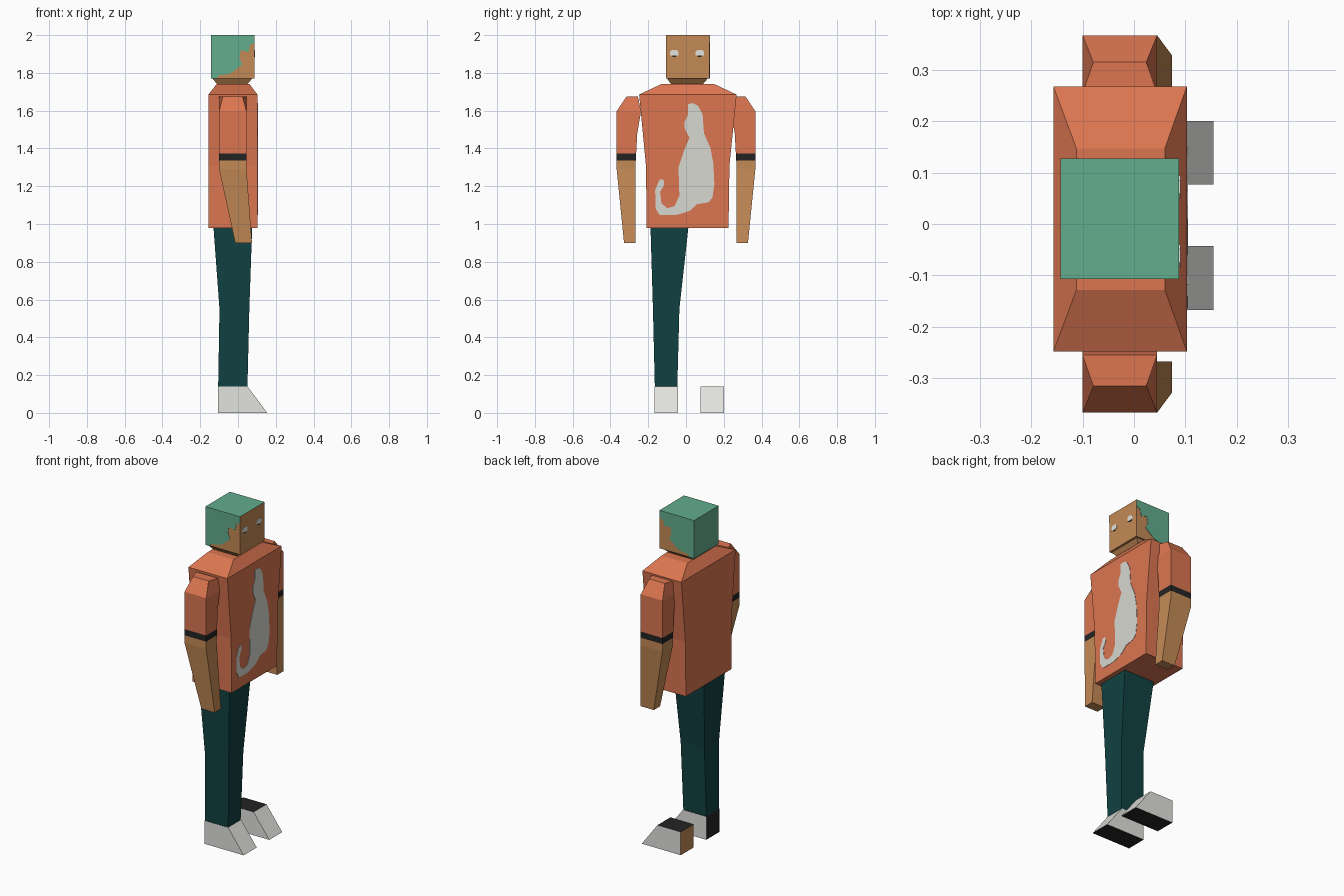
import bpy, bmesh

if "Cube" in bpy.data.objects:
    bpy.data.objects.remove(bpy.data.objects["Cube"])


def mat(name, *srgb):
    m = bpy.data.materials.new(name)
    m.diffuse_color = [((c / 255 + 0.055) / 1.055) ** 2.4 for c in srgb] + [1]
    m.use_nodes = True
    m.node_tree.nodes["Principled BSDF"].inputs["Base Color"].default_value = m.diffuse_color
    return m


ORANGE = mat("shirt orange", 220, 118, 81)
SKIN = mat("skin tan", 196, 138, 86)
GREEN = mat("hair green", 98, 173, 141)
TEAL = mat("trouser teal", 17, 66, 66)
LIGHT = mat("shoe light grey", 226, 226, 222)
PRINT = mat("print grey", 216, 216, 210)
BLACK = mat("black", 36, 36, 36)


def finish(name, bm, mats):
    bmesh.ops.recalc_face_normals(bm, faces=bm.faces[:])
    me = bpy.data.meshes.new(name)
    bm.to_mesh(me)
    bm.free()
    for m in mats:
        me.materials.append(m)
    ob = bpy.data.objects.new(name, me)
    bpy.context.collection.objects.link(ob)
    return ob


def rect(z, x0, x1, y0, y1):
    return [(x0, y0, z), (x1, y0, z), (x1, y1, z), (x0, y1, z)]


def loft(name, rings, mats, band_mats=None):
    """Closed four-sided tube through corner rings; one material index per band."""
    bm = bmesh.new()
    loops = [[bm.verts.new(p) for p in r] for r in rings]
    idx = band_mats or [0] * (len(rings) - 1)
    for a, b, mi in zip(loops, loops[1:], idx):
        for i in range(4):
            j = (i + 1) % 4
            bm.faces.new((a[i], a[j], b[j], b[i])).material_index = mi
    bm.faces.new(loops[0]).material_index = idx[0]
    bm.faces.new(loops[-1]).material_index = idx[-1]
    return finish(name, bm, mats)


def plate(name, pts, axis, at, thick, m):
    """Thin slab from a 2D outline, lying across the given axis ('x' or 'y')."""
    bm = bmesh.new()
    put = (lambda u, v: (at, u, v)) if axis == 'x' else (lambda u, v: (u, at, v))
    f = bm.faces.new([bm.verts.new(put(u, v)) for u, v in pts])
    r = bmesh.ops.extrude_face_region(bm, geom=[f])
    move = (thick, 0, 0) if axis == 'x' else (0, thick, 0)
    bmesh.ops.translate(bm, vec=move, verts=[v for v in r["geom"] if isinstance(v, bmesh.types.BMVert)])
    bmesh.ops.triangulate(bm, faces=[g for g in bm.faces if len(g.verts) > 4])
    return finish(name, bm, [m])


def paint(ob, axis, sign, index):
    for p in ob.data.polygons:
        if p.normal[axis] * sign > 0.95:
            p.material_index = index


# Head: hair covers the crown and the back
head = loft("head", [rect(1.77, -0.143, 0.088, -0.105, 0.125),
                     rect(2.0, -0.143, 0.088, -0.105, 0.125)], [SKIN, GREEN])
paint(head, 2, 1, 1)
paint(head, 0, -1, 1)

# Hair sides with a ragged hairline
hair = [(-0.143, 2.0), (0.088, 2.0), (0.088, 1.96), (0.062, 1.945), (0.055, 1.91),
        (0.015, 1.92), (0.008, 1.88), (0.022, 1.845), (-0.015, 1.815),
        (-0.045, 1.795), (-0.105, 1.785), (-0.11, 1.77), (-0.143, 1.77)]
plate("hair_side_right", hair, 'y', -0.105, -0.002, GREEN)
plate("hair_side_left", hair, 'y', 0.125, 0.002, GREEN)

# Eyes with a small dark lower lid
for side, y in (("right", -0.062), ("left", 0.072)):
    eye = [(-0.022, 1.892), (-0.022, 1.912), (-0.013, 1.922), (0.013, 1.922),
           (0.022, 1.912), (0.022, 1.892)]
    plate("eye_" + side, [(y + u, v) for u, v in eye], 'x', 0.088, 0.002, LIGHT)
    lid = [(-0.01, 1.885), (-0.01, 1.892), (0.01, 1.892), (0.01, 1.885)]
    plate("eyelid_" + side, [(y + u, v) for u, v in lid], 'x', 0.088, 0.002, BLACK)

# Neck and shirt body
loft("neck", [rect(1.735, -0.105, 0.045, -0.075, 0.085),
              rect(1.77, -0.135, 0.075, -0.1, 0.115)], [SKIN])
loft("shirt", [rect(0.98, -0.157, 0.103, -0.208, 0.225),
               rect(1.31, -0.157, 0.103, -0.212, 0.23),
               rect(1.685, -0.157, 0.103, -0.248, 0.268),
               rect(1.742, -0.112, 0.06, -0.128, 0.147)], [ORANGE])

# Sitting cat print on the chest
cat = [(0.01, 1.635), (0.035, 1.64), (0.065, 1.625), (0.088, 1.58), (0.095, 1.48),
       (0.13, 1.4), (0.145, 1.32), (0.15, 1.21), (0.14, 1.14), (0.12, 1.115),
       (0.06, 1.105), (0.02, 1.07), (-0.05, 1.047), (-0.14, 1.047), (-0.162, 1.085),
       (-0.163, 1.18), (-0.14, 1.235), (-0.118, 1.235), (-0.117, 1.205),
       (-0.137, 1.17), (-0.13, 1.11), (-0.1, 1.083), (-0.06, 1.095), (-0.035, 1.15),
       (-0.04, 1.3), (-0.01, 1.39), (0.018, 1.455), (-0.008, 1.51), (-0.008, 1.54),
       (0.012, 1.58)]
plate("cat_print", cat, 'x', 0.103, 0.002, PRINT)


# Arms: sleeve, dark cuff band, bare forearm
def arm_ring(z, x0, x1, inner, outer, s, taper=0.0):
    return [(x0, s * inner, z), (x1, s * inner, z),
            (x1 - taper, s * outer, z), (x0 + taper, s * outer, z)]


for side, s in (("right", -1), ("left", 1)):
    rings = [arm_ring(0.9, -0.015, 0.074, 0.268, 0.328, s),
             arm_ring(1.29, -0.1, 0.045, 0.268, 0.367, s),
             arm_ring(1.335, -0.1, 0.045, 0.266, 0.367, s),
             arm_ring(1.372, -0.1, 0.045, 0.264, 0.367, s),
             arm_ring(1.48, -0.1, 0.045, 0.258, 0.367, s),
             arm_ring(1.597, -0.1, 0.045, 0.238, 0.367, s),
             arm_ring(1.675, -0.1, 0.045, 0.255, 0.315, s, 0.021)]
    loft("arm_" + side, rings, [SKIN, BLACK, ORANGE], [0, 0, 1, 2, 2, 2])

# Single trouser leg
loft("leg_right", [rect(0.14, -0.105, 0.05, -0.165, -0.046),
                   rect(0.55, -0.098, 0.06, -0.175, -0.035),
                   rect(0.985, -0.13, 0.075, -0.188, 0.013)], [TEAL])

# Wedge shoes: dark sole and top, heel differs per side
for side, y0, y1, heel in (("right", -0.167, -0.043, 1), ("left", 0.077, 0.2, 2)):
    shoe = loft("shoe_" + side, [rect(0, -0.105, 0.155, y0, y1),
                                 rect(0.14, -0.105, 0.05, y0, y1)], [LIGHT, BLACK, SKIN])
    paint(shoe, 2, 1, 1)
    paint(shoe, 2, -1, 1)
    paint(shoe, 0, -1, heel)
